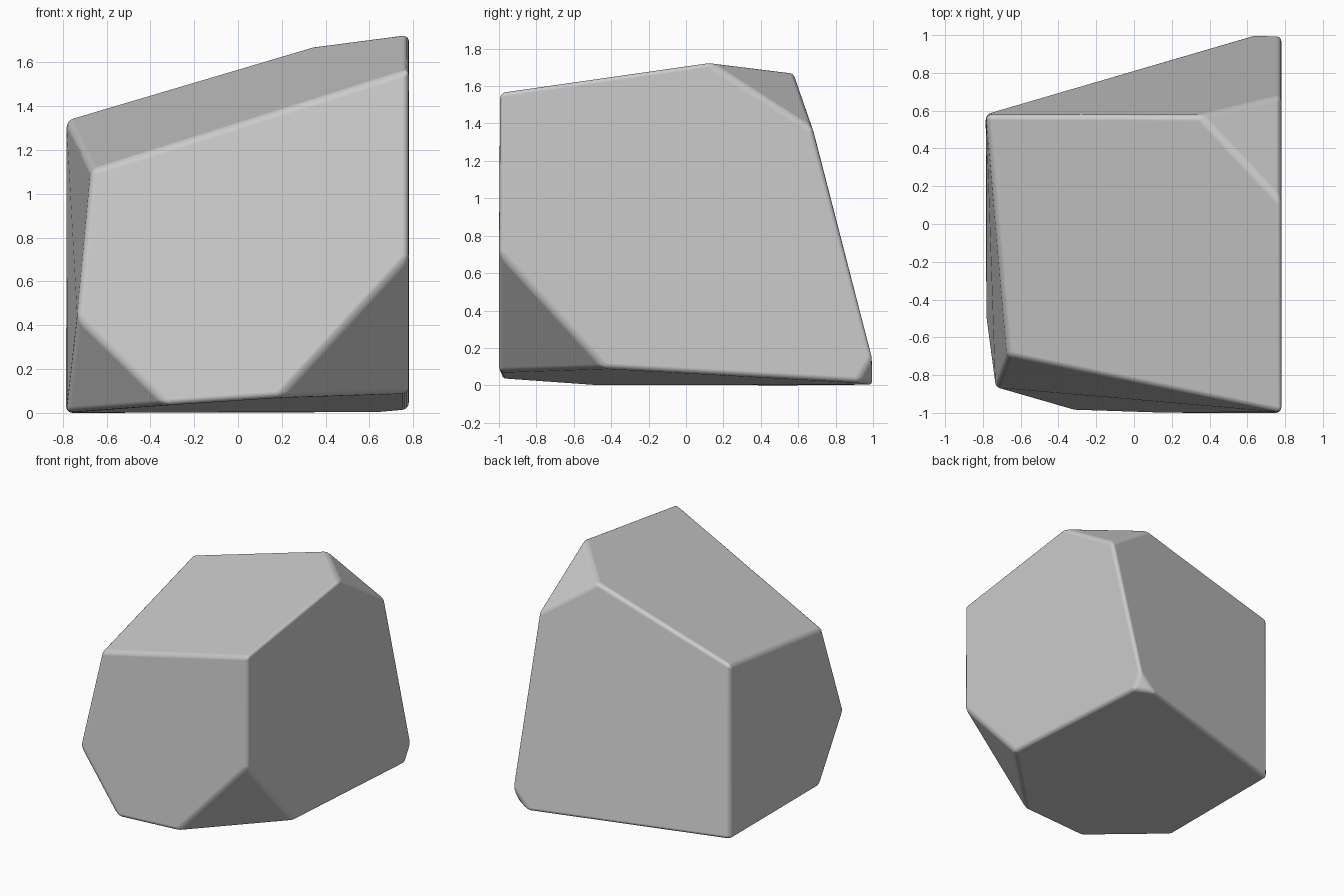
import bpy
import bmesh
import math

# Remove the default cube
default_cube = bpy.data.objects.get("Cube")
if default_cube:
    bpy.data.objects.remove(default_cube, do_unlink=True)


def make_material(name, grey):
    material = bpy.data.materials.new(name)
    material.use_nodes = True
    colour = (grey, grey, grey, 1)
    material.diffuse_color = colour
    shader = material.node_tree.nodes["Principled BSDF"]
    shader.inputs["Base Color"].default_value = colour
    return material


# Corners of the boulder: some stay whole, others are chipped into three points
corners = {
    "front_left_top": (-.67, -.70, 1.11),
    "front_right_top": (.78, -1, 1.57),
    "back_left_top": (-.785, .58, 1.34),
    "back_left_base": (-.785, .58, 0),
    "left_chip_front": (-.735, -.87, .44),
    "left_chip_base": (-.32, -.99, .035),
    "left_chip_side": (-.785, -.5, 0),
    "right_chip_front": (.78, -1, .71),
    "right_chip_base": (.19, -1, .07),
    "right_chip_side": (.78, -.43, .09),
    "peak_chip_top": (.78, .12, 1.73),
    "peak_chip_back": (.35, .575, 1.675),
    "peak_chip_side": (.78, .68, 1.37),
    "heel_chip_side": (.78, 1, .15),
    "heel_chip_base": (.78, .92, .015),
    "heel_chip_back": (.64, 1.005, 0),
}

# Each facet is listed as a loop of named corners
facets = [
    # Front
    ("front_left_top", "left_chip_front", "left_chip_base",
     "right_chip_base", "right_chip_front", "front_right_top"),
    # Top
    ("front_left_top", "front_right_top", "peak_chip_top",
     "peak_chip_back", "back_left_top"),
    # Side towards +x
    ("front_right_top", "right_chip_front", "right_chip_side",
     "heel_chip_base", "heel_chip_side", "peak_chip_side", "peak_chip_top"),
    # Side towards -x
    ("front_left_top", "back_left_top", "back_left_base",
     "left_chip_side", "left_chip_front"),
    # Back
    ("back_left_top", "peak_chip_back", "peak_chip_side",
     "heel_chip_side", "heel_chip_back", "back_left_base"),
    # Underside
    ("left_chip_base", "left_chip_side", "back_left_base",
     "heel_chip_back", "heel_chip_base", "right_chip_side", "right_chip_base"),
]
# Triangular chips
facets += [("left_chip_front", "left_chip_side", "left_chip_base"),
           ("right_chip_front", "right_chip_base", "right_chip_side"),
           ("peak_chip_top", "peak_chip_side", "peak_chip_back"),
           ("heel_chip_side", "heel_chip_base", "heel_chip_back")]

bm = bmesh.new()
points = {name: bm.verts.new(place) for name, place in corners.items()}
for facet in facets:
    bm.faces.new([points[name] for name in facet])
bmesh.ops.recalc_face_normals(bm, faces=bm.faces)
mesh = bpy.data.meshes.new("boulder")
bm.to_mesh(mesh)
bm.free()

boulder = bpy.data.objects.new("boulder", mesh)
bpy.context.collection.objects.link(boulder)
mesh.materials.append(make_material("stone grey", .6))

# Worn, rounded edges with flat facets between them
bevel = boulder.modifiers.new("worn_edges", "BEVEL")
bevel.width = .03
bevel.segments = 4
bevel.limit_method = "NONE"
bevel.harden_normals = True

bpy.ops.object.select_all(action="DESELECT")
boulder.select_set(True)
bpy.context.view_layer.objects.active = boulder
bpy.ops.object.shade_smooth_by_angle(angle=math.radians(40))
